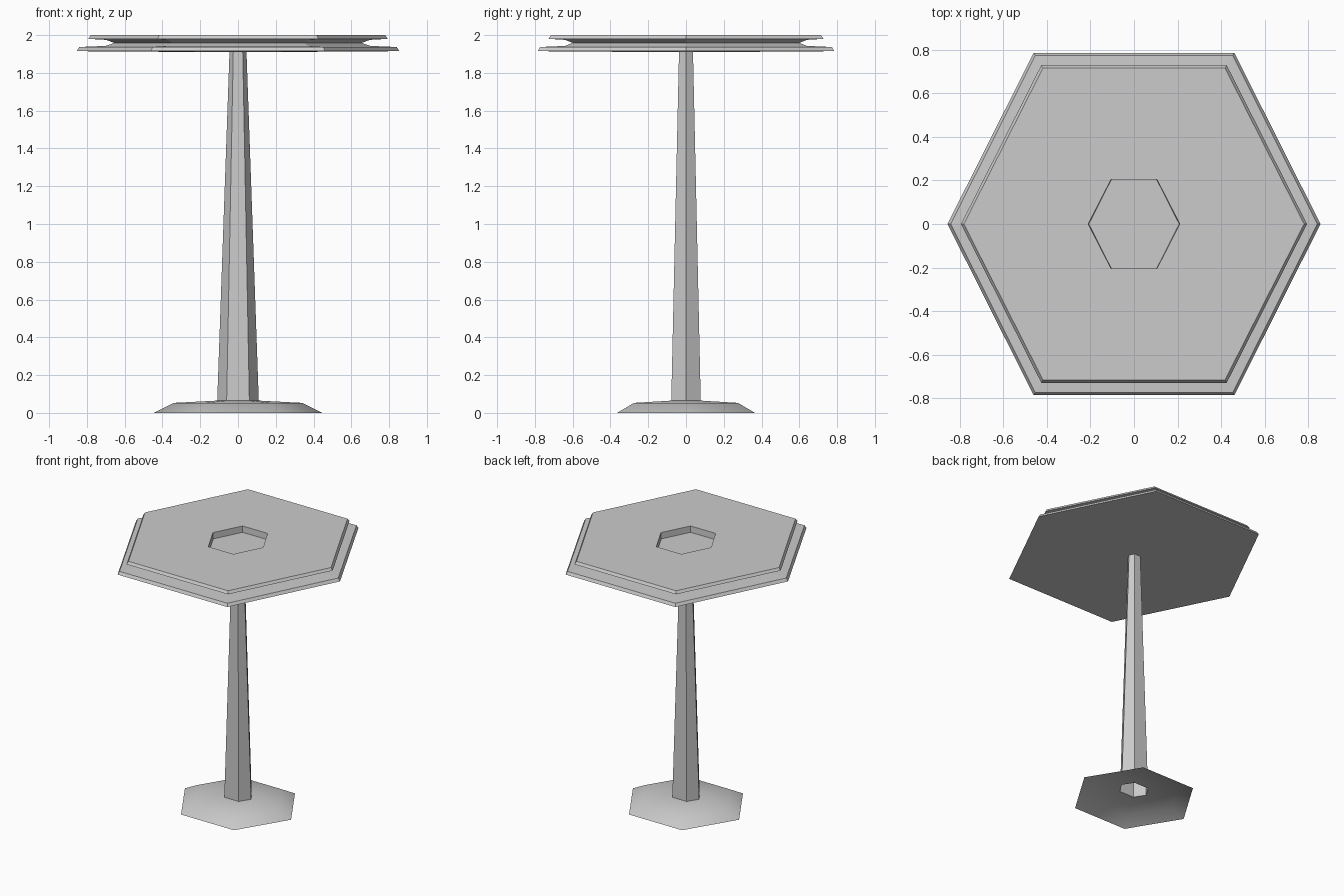
import bpy
import bmesh

if "Cube" in bpy.data.objects:
    bpy.data.objects.remove(bpy.data.objects["Cube"])


def hex_loft(name, rings, cap_end=False, smooth=False):
    """Skin a stack of hexagons; each ring is (tip x, corner x, corner y, z)."""
    bm = bmesh.new()
    loops = []
    for tip, cx, cy, z in rings:
        points = [(tip, 0), (cx, cy), (-cx, cy), (-tip, 0), (-cx, -cy), (cx, -cy)]
        loops.append([bm.verts.new((x, y, z)) for x, y in points])
    for a, b in zip(loops, loops[1:]):
        for i in range(6):
            j = (i + 1) % 6
            bm.faces.new((a[i], a[j], b[j], b[i]))
    if cap_end:
        bm.faces.new(loops[-1])
    mesh = bpy.data.meshes.new(name)
    bm.to_mesh(mesh)
    bm.free()
    for p in mesh.polygons:
        p.use_smooth = smooth
    obj = bpy.data.objects.new(name, mesh)
    bpy.context.collection.objects.link(obj)
    return obj


# Low sloping foot, open underneath and through the middle
hex_loft("base", [
    (0.445, 0.222, 0.365, 0.0),
    (0.34, 0.17, 0.275, 0.053),
    (0.11, 0.06, 0.078, 0.065),
], smooth=True)

# Tapered hollow post
hex_loft("column", [
    (0.11, 0.06, 0.078, 0.065),
    (0.045, 0.025, 0.037, 1.912),
])

# Two-tier top: underside, lower slab, waist, upper slab, then the recess
hex_loft("table_top", [
    (0.045, 0.025, 0.037, 1.91),
    (0.15, 0.08, 0.15, 1.91),
    (0.855, 0.46, 0.785, 1.915),
    (0.84, 0.452, 0.773, 1.937),
    (0.70, 0.372, 0.64, 1.943),
    (0.655, 0.35, 0.60, 1.959),
    (0.70, 0.372, 0.64, 1.975),
    (0.793, 0.425, 0.728, 1.98),
    (0.78, 0.417, 0.715, 2.0),
    (0.21, 0.105, 0.205, 2.0),
    (0.207, 0.104, 0.203, 1.953),
], cap_end=True)
